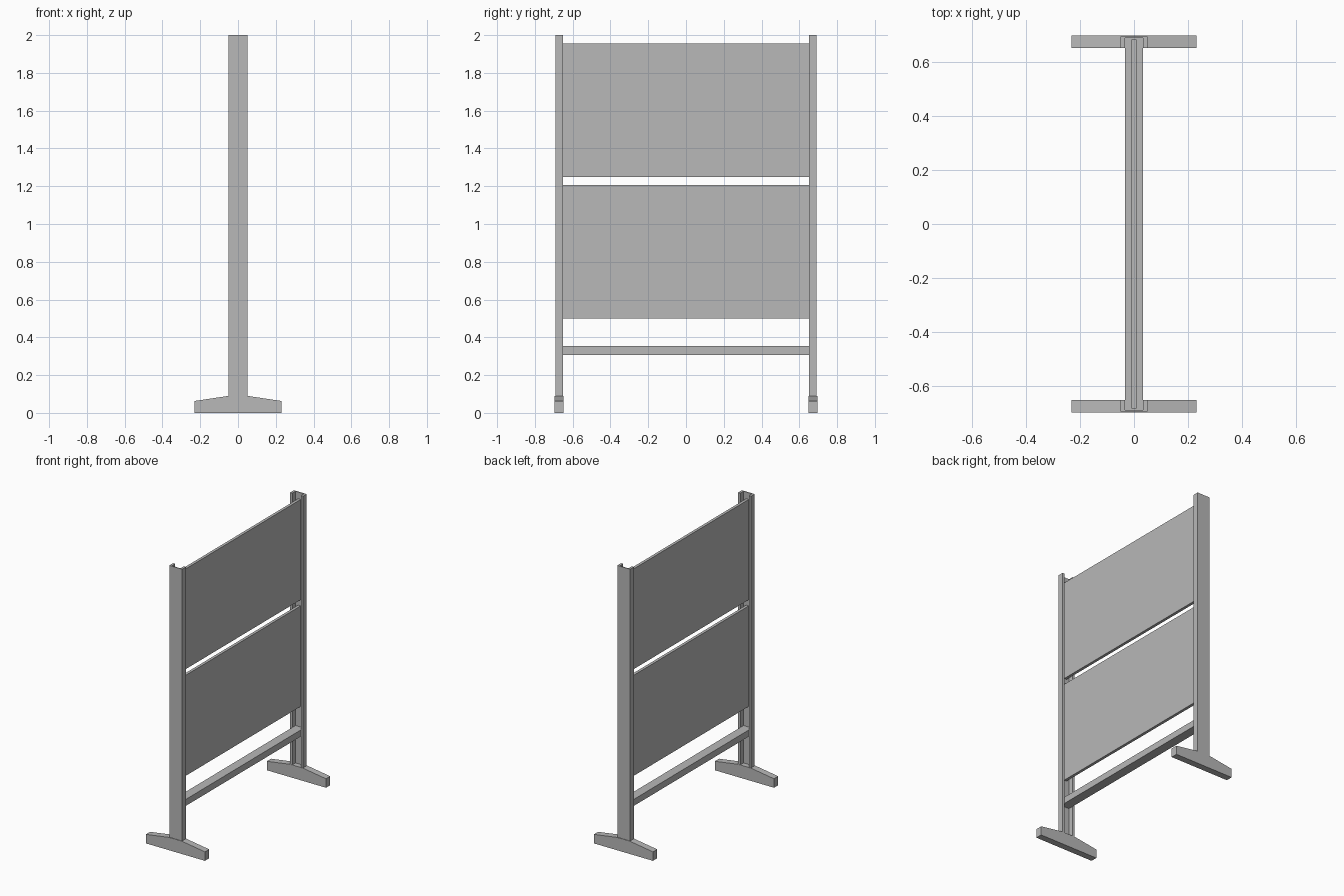
import bpy, bmesh
from mathutils import Vector

cube = bpy.data.objects.get("Cube")
if cube:
    bpy.data.objects.remove(cube, do_unlink=True)

# One plain grey material
GREY = (0.48, 0.48, 0.48, 1.0)
mat = bpy.data.materials.new("plain grey")
mat.diffuse_color = GREY
mat.use_nodes = True
mat.node_tree.nodes["Principled BSDF"].inputs["Base Color"].default_value = GREY


def prism(name, outline, depth):
    """Extrude a closed 3D outline along the vector depth."""
    bm = bmesh.new()
    face = bm.faces.new([bm.verts.new(p) for p in outline])
    res = bmesh.ops.extrude_face_region(bm, geom=[face], use_keep_orig=True)
    moved = [g for g in res["geom"] if isinstance(g, bmesh.types.BMVert)]
    bmesh.ops.translate(bm, verts=moved, vec=Vector(depth))
    bmesh.ops.recalc_face_normals(bm, faces=bm.faces)
    mesh = bpy.data.meshes.new(name)
    bm.to_mesh(mesh)
    bm.free()
    mesh.materials.append(mat)
    obj = bpy.data.objects.new(name, mesh)
    bpy.context.collection.objects.link(obj)
    return obj


def bar(name, half_x, half_y, z0, z1):
    """Box centred on x and y."""
    corners = [(-half_x, -half_y, z0), (half_x, -half_y, z0),
               (half_x, half_y, z0), (-half_x, half_y, z0)]
    return prism(name, corners, (0, 0, z1 - z0))


FOOT_TOP = 0.09
FLANGE_Y, WEB_IN, WEB_OUT = 0.650, 0.686, 0.692
HALF_POST, HALF_SLOT = 0.05, 0.033

for side, s in (("front", -1), ("back", 1)):
    # Upright channel, open towards the panels
    channel = [(-HALF_POST, WEB_OUT), (HALF_POST, WEB_OUT), (HALF_POST, FLANGE_Y),
               (HALF_SLOT, FLANGE_Y), (HALF_SLOT, WEB_IN), (-HALF_SLOT, WEB_IN),
               (-HALF_SLOT, FLANGE_Y), (-HALF_POST, FLANGE_Y)]
    prism(side + "_post", [(x, s * y, FOOT_TOP) for x, y in channel],
          (0, 0, 2.0 - FOOT_TOP))

    # Foot with a sloping top
    foot = [(-0.23, 0), (0.23, 0), (0.23, 0.063), (HALF_POST, FOOT_TOP),
            (-HALF_POST, FOOT_TOP), (-0.23, 0.063)]
    prism(side + "_foot", [(x, s * 0.649, z) for x, z in foot], (0, s * 0.047, 0))

# Panels and rail, set into the channels
bar("upper_panel", 0.01, 0.682, 1.25, 1.955)
bar("lower_panel", 0.01, 0.682, 0.50, 1.207)
bar("bottom_rail", HALF_SLOT, WEB_IN, 0.307, 0.353)
